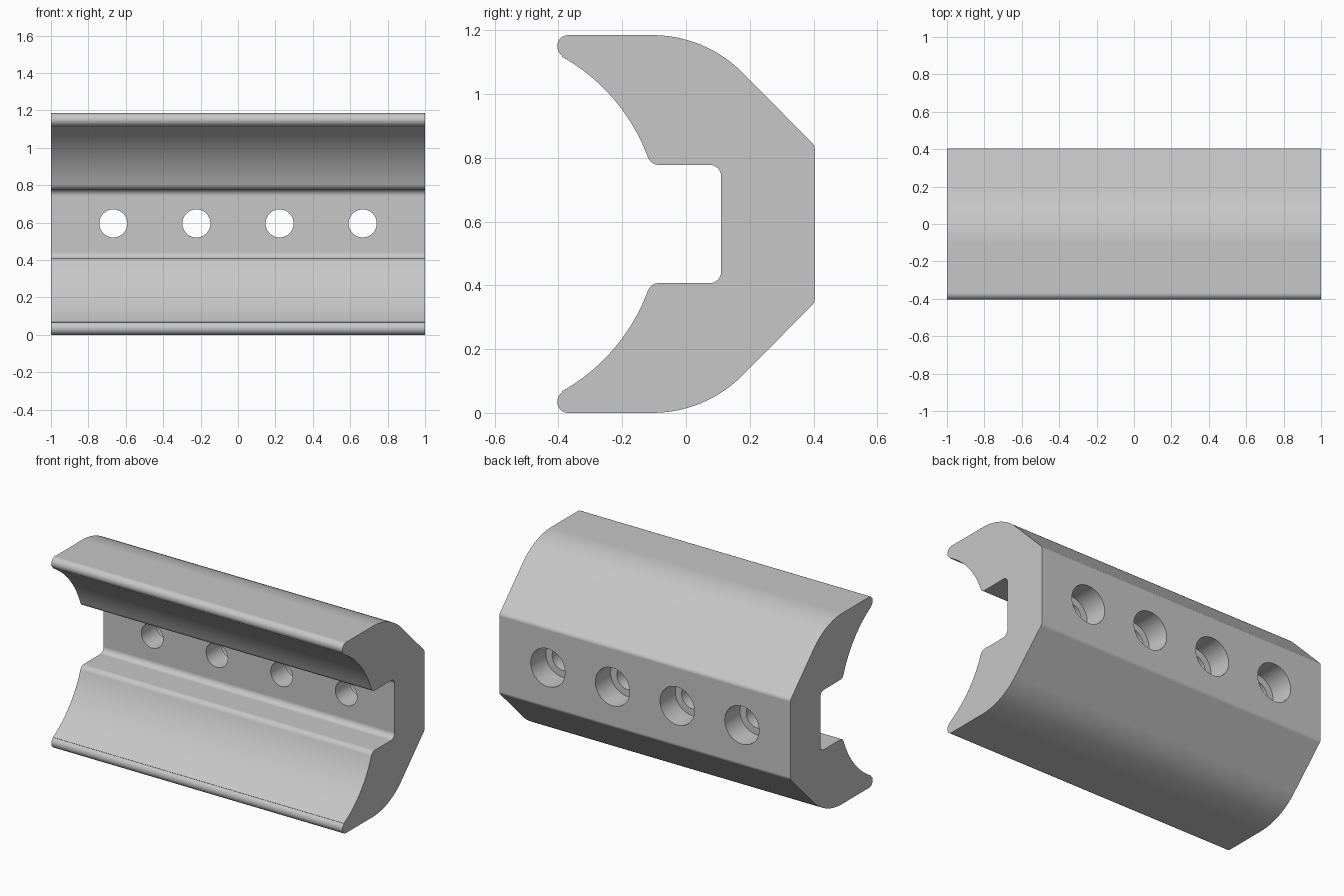
import bpy, bmesh, math
from mathutils import Matrix

if "Cube" in bpy.data.objects:
    bpy.data.objects.remove(bpy.data.objects["Cube"])

MID = 0.5925      # height of the symmetry plane
BACK = 0.404      # rear face

grey = bpy.data.materials.new("light_grey")
grey.use_nodes = True
colour = (0.57, 0.57, 0.57, 1)
grey.diffuse_color = colour
grey.node_tree.nodes["Principled BSDF"].inputs["Base Color"].default_value = colour


def arc(cy, cz, r, start, end, n):
    """Points on an arc, angles in degrees."""
    angles = [math.radians(start + (end - start) * i / n) for i in range(n + 1)]
    return [(cy + r * math.cos(a), cz + r * math.sin(a)) for a in angles]


def make_object(name, bm):
    bmesh.ops.recalc_face_normals(bm, faces=bm.faces)
    mesh = bpy.data.meshes.new(name)
    bm.to_mesh(mesh)
    bm.free()
    mesh.materials.append(grey)
    obj = bpy.data.objects.new(name, mesh)
    bpy.context.collection.objects.link(obj)
    return obj


# Upper half of the jaw profile, from the rear face round to the slot
upper = (
    arc(BACK - 0.03, 0.826, 0.03, 0, 45, 5)            # rear corner
    + arc(-0.106, 0.785, 0.4, 45, 90, 14)              # outer shoulder
    + arc(-0.369, 1.15, 0.035, 90, 240.6, 14)          # rounded lip
    + arc(-0.684, MID, 0.602, 60.6, 20.2, 20)          # concave jaw
    + arc(-0.086, 0.813, 0.035, 200.2, 270, 7)         # slot edge
    + arc(0.075, 0.743, 0.035, 90, 0, 8)               # slot corner
)
profile = upper + [(y, 2 * MID - z) for y, z in reversed(upper)]

# Extrude the profile along x
bm = bmesh.new()
cap = bm.faces.new([bm.verts.new((-1, y, z)) for y, z in profile])
side = bmesh.ops.extrude_face_region(bm, geom=[cap])["geom"]
bmesh.ops.translate(bm, vec=(2, 0, 0),
                    verts=[v for v in side if isinstance(v, bmesh.types.BMVert)])
bmesh.ops.remove_doubles(bm, verts=bm.verts, dist=0.0005)
jaw = make_object("clamp_jaw", bm)


def drill(name, radius, y0, y1):
    """Cut a row of four holes along y."""
    bm = bmesh.new()
    for i in range(4):
        x = (i - 1.5) * 0.4445
        place = Matrix.Translation((x, (y0 + y1) / 2, MID + 0.003)) @ Matrix.Rotation(math.pi / 2, 4, "X")
        bmesh.ops.create_cone(bm, cap_ends=True, segments=48, radius1=radius,
                              radius2=radius, depth=y1 - y0, matrix=place)
    cutter = make_object(name, bm)
    cutter.hide_render = True
    mod = jaw.modifiers.new(name, "BOOLEAN")
    mod.operation = "DIFFERENCE"
    mod.solver = "EXACT"
    mod.object = cutter
    bpy.context.view_layer.objects.active = jaw
    bpy.ops.object.modifier_apply(modifier=name)
    bpy.data.objects.remove(cutter)


# Screw holes, and wider counterbores from the rear
drill("screw_holes", 0.075, 0.0, 0.6)
drill("counterbores", 0.118, BACK - 0.15, 0.6)

# Smooth curves, crisp edges
bpy.ops.object.select_all(action="DESELECT")
jaw.select_set(True)
bpy.context.view_layer.objects.active = jaw
bpy.ops.object.shade_smooth_by_angle(angle=math.radians(30))
weighted = jaw.modifiers.new("weighted_normals", "WEIGHTED_NORMAL")
weighted.keep_sharp = True
